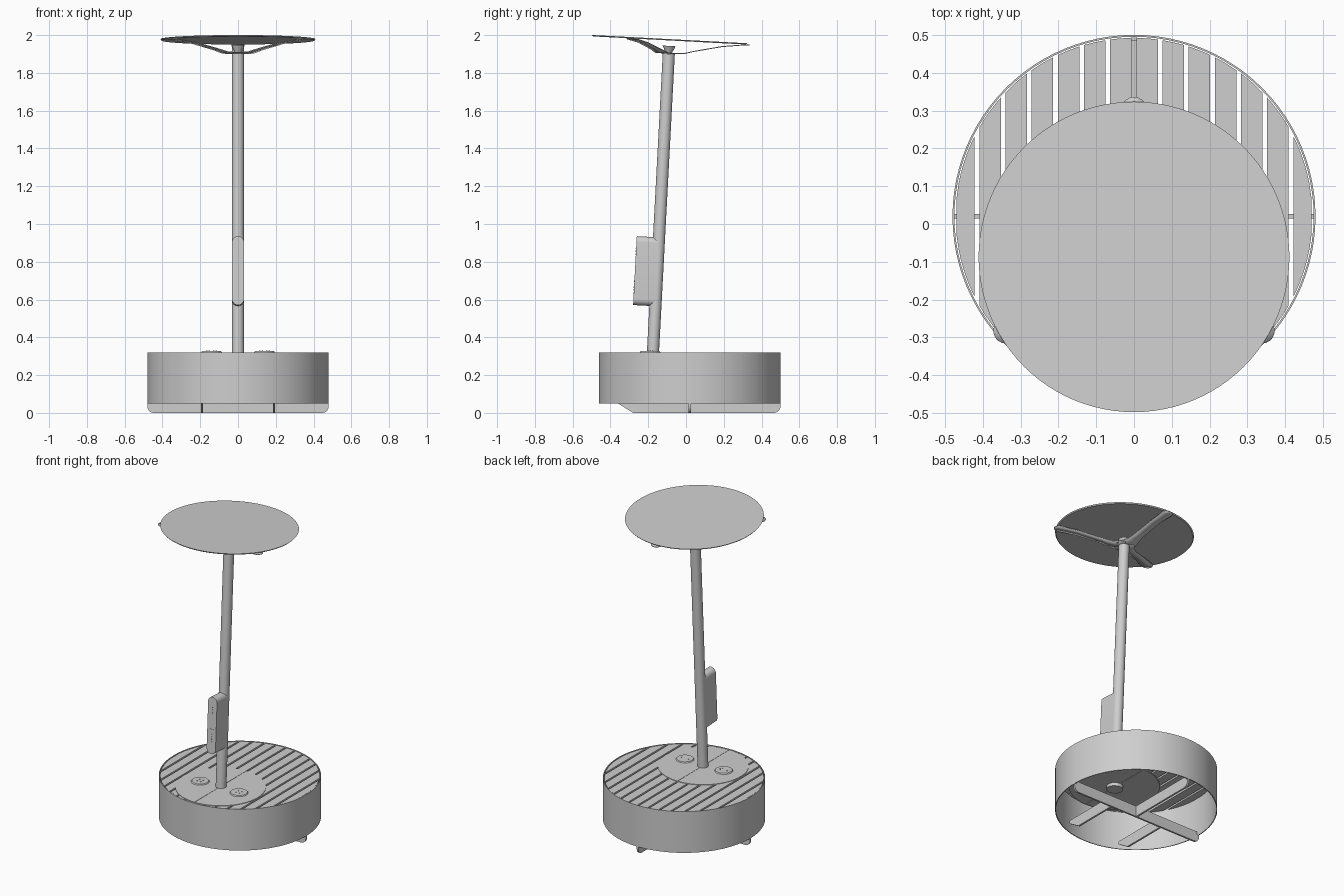
import bpy, bmesh, math
from mathutils import Matrix, Vector

cube = bpy.data.objects.get("Cube")
if cube:
    bpy.data.objects.remove(cube)

GREY = (0.62, 0.62, 0.62, 1)
mat = bpy.data.materials.new("light grey metal")
mat.use_nodes = True
mat.diffuse_color = GREY
mat.node_tree.nodes["Principled BSDF"].inputs["Base Color"].default_value = GREY

TILT = Matrix.Translation((0, -0.175, 0.32)) @ Matrix.Rotation(-0.053, 4, 'X')
BASE_Y, BASE_R, TOP_Z = 0.02, 0.48, 0.32
DISC_Y = -0.18


def finish(name, bm, matrix=Matrix(), angle=30):
    bmesh.ops.recalc_face_normals(bm, faces=bm.faces)
    mesh = bpy.data.meshes.new(name)
    bm.to_mesh(mesh)
    bm.free()
    mesh.materials.append(mat)
    obj = bpy.data.objects.new(name, mesh)
    bpy.context.collection.objects.link(obj)
    obj.matrix_world = matrix
    bpy.ops.object.select_all(action='DESELECT')
    obj.select_set(True)
    bpy.context.view_layer.objects.active = obj
    bpy.ops.object.shade_smooth_by_angle(angle=math.radians(angle))
    return obj


def prism(name, pts, depth, matrix=Matrix()):
    """Extrude a 2D outline along local z."""
    bm = bmesh.new()
    face = bm.faces.new([bm.verts.new((x, y, 0)) for x, y in pts])
    new = bmesh.ops.extrude_face_region(bm, geom=[face])["geom"]
    verts = [v for v in new if isinstance(v, bmesh.types.BMVert)]
    bmesh.ops.translate(bm, vec=(0, 0, depth), verts=verts)
    return finish(name, bm, matrix)


def lathe(name, r1, r2, z1, z2, x=0, y=0, matrix=Matrix(), sides=64):
    """Capped cylinder or cone between two heights."""
    bm = bmesh.new()
    bmesh.ops.create_cone(bm, cap_ends=True, segments=sides, radius1=r1, radius2=r2,
                          depth=z2 - z1,
                          matrix=Matrix.Translation((x, y, (z1 + z2) / 2)))
    return finish(name, bm, matrix)


def arc(cx, cy, r, start, end, n=8):
    return [(cx + r * math.cos(math.radians(start + (end - start) * i / n)),
             cy + r * math.sin(math.radians(start + (end - start) * i / n)))
            for i in range(n + 1)]


# Open ring wall of the base
bm = bmesh.new()
loops = []
for r, z in ((BASE_R, 0.05), (BASE_R, TOP_Z), (BASE_R - 0.005, TOP_Z), (BASE_R - 0.005, 0.05)):
    loops.append([bm.verts.new((r * math.cos(a), BASE_Y + r * math.sin(a), z))
                  for a in (math.tau * i / 96 for i in range(96))])
for k in range(4):
    a, b = loops[k], loops[(k + 1) % 4]
    for i in range(96):
        j = (i + 1) % 96
        bm.faces.new((a[i], a[j], b[j], b[i]))
finish("base_ring", bm)

# Deck slats clipped to the circle
PITCH, GAP, DECK_R = 0.0692, 0.012, 0.472
for n in range(-7, 7):
    x0 = max(n * PITCH + GAP / 2, 0.002 - DECK_R)
    x1 = min((n + 1) * PITCH - GAP / 2, DECK_R - 0.002)
    xs = [x0 + (x1 - x0) * i / 8 for i in range(9)]
    half = [math.sqrt(DECK_R ** 2 - x * x) for x in xs]
    outline = [(x, -h) for x, h in zip(xs, half)] + [(x, h) for x, h in zip(xs, half)][::-1]
    prism(f"deck_slat_{n + 8}", outline, 0.018, Matrix.Translation((0, BASE_Y, TOP_Z - 0.02)))

# Round floor plate in two halves, with seat pucks
for side, start in (("left", -90), ("right", 90)):
    s = 1 if side == "left" else -1
    prism(f"floor_plate_{side}", arc(s * 0.001, 0, 0.268, start, start + 180, 40), 0.027,
          Matrix.Translation((0, DISC_Y, TOP_Z - 0.026)))
    lathe(f"puck_{side}", 0.055, 0.05, TOP_Z, TOP_Z + 0.007, s * 0.14, DISC_Y - 0.01)
    for i in range(6):
        a = math.tau * i / 6
        lathe(f"puck_stud_{side}_{i + 1}", 0.004, 0.004, TOP_Z + 0.006, TOP_Z + 0.009,
              s * 0.14 + 0.025 * math.cos(a), DISC_Y - 0.01 + 0.015 * math.sin(a), sides=8)


# Upright support plates under the base
def support(name, outline, origin, along):
    across = Vector((0, 0, 1)).cross(along)
    m = Matrix((along, Vector((0, 0, 1)), -across)).transposed().to_4x4()
    m.translation = Vector(origin) + across * 0.006
    prism(name, outline, 0.012, m)


tip = arc(0.445, 0.035, 0.035, -90, 0) + [(0.48, 0.05), (0.465, 0.05), (0.465, 0.07)]
spoke = [(0, 0)] + tip + [(0, 0.07)]
for name, along in (("left", (1, 0, 0)), ("right", (-1, 0, 0)), ("back", (0, 1, 0))):
    support(f"support_{name}", spoke, (0, BASE_Y, 0), Vector(along))
for name, x in (("left", 0.19), ("right", -0.19)):
    support(f"front_foot_{name}",
            [(0, 0), (0.3, 0), (0.38, 0.05), (0.38, 0.07), (0, 0.07)],
            (x, BASE_Y, 0), Vector((0, -1, 0)))

# Leaning mast
lathe("mast", 0.032, 0.032, -0.04, 1.583, matrix=TILT, sides=48)
lathe("mast_socket", 0.05, 0.05, -0.045, -0.02, matrix=TILT, sides=32)
lathe("mast_head", 0.012, 0.035, 1.58, 1.625, matrix=TILT, sides=32)

# Control box on the front of the mast
LOW, HIGH, HALF = 0.245, 0.61, 0.032
stadium = arc(0, HIGH - HALF, HALF, 0, 180, 16) + arc(0, LOW + HALF, HALF, 180, 360, 16)
FRONT = TILT @ Matrix.Rotation(math.pi / 2, 4, 'X')
prism("control_box", stadium, 0.118, FRONT)
for z in (0.31, 0.325, 0.34, 0.355, 0.37, 0.5, 0.515, 0.53, 0.545):
    lathe("control_dot", 0.004, 0.004, 0.117, 0.12, 0, z, FRONT, 10)
prism("control_strip", [(-0.02, 0.4), (0.02, 0.4), (0.02, 0.405), (-0.02, 0.405)], 0.12, FRONT)

# Round table top
lathe("table_top", 0.405, 0.411, 1.654, 1.661, matrix=TILT, sides=96)

# Three bent arms: distance, height, half width
stations = [(0, 1.584, 0.06), (0.04, 1.584, 0.055), (0.08, 1.586, 0.04), (0.13, 1.6, 0.032),
            (0.28, 1.634, 0.03), (0.39, 1.648, 0.034)]
for a in range(10, 91, 20):
    t = math.radians(a)
    stations.append((0.39 + 0.034 * math.sin(t), 1.649, max(0.034 * math.cos(t), 0.003)))
for n, angle in enumerate((90, 210, 330)):
    bm = bmesh.new()
    rows = [(bm.verts.new((r, -w, h)), bm.verts.new((r, w, h))) for r, h, w in stations]
    for (a, b), (c, d) in zip(rows, rows[1:]):
        bm.faces.new((a, c, d, b))
    arm = finish(f"table_arm_{n + 1}", bm, TILT @ Matrix.Rotation(math.radians(angle), 4, 'Z'))
    solid = arm.modifiers.new("thickness", 'SOLIDIFY')
    solid.thickness = 0.005
    solid.offset = 1
